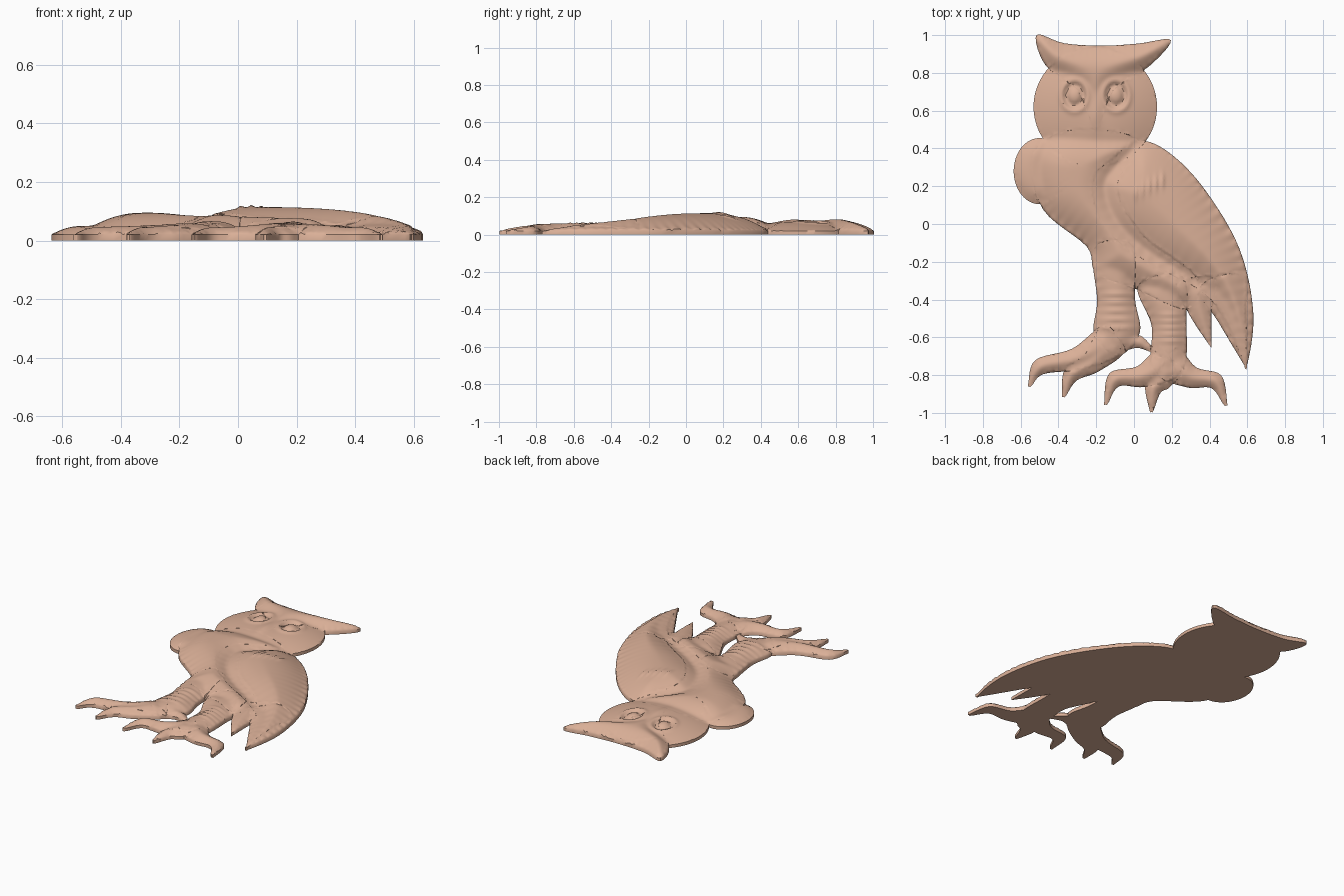
import bpy, math
from mathutils import Vector, kdtree
from mathutils.geometry import delaunay_2d_cdt

if "Cube" in bpy.data.objects:
    bpy.data.objects.remove(bpy.data.objects["Cube"])

EDGE, STEP = 0.02, 0.011
shapes = []          # every part: outline, search tree, swell distance, swell height


def make_tree(loop):
    tree = kdtree.KDTree(len(loop))
    for i, v in enumerate(loop):
        tree.insert((v[0], v[1], 0), i)
    tree.balance()
    return tree


def part(pts, reach, height, n=6):
    """Pillowed part with a smooth closed outline through the points."""
    loop, m = [], len(pts)
    for i in range(m):
        a, b, c, d = (Vector(pts[(i + k) % m]) for k in (-1, 0, 1, 2))
        for j in range(n):
            t = j / n
            loop.append(.5 * (2 * b + (c - a) * t + (2 * a - 5 * b + 4 * c - d) * t * t
                              + (3 * b - a - 3 * c + d) * t ** 3))
    shapes.append((loop, make_tree(loop), reach, height))


def ellipse(x, y, rx, ry, reach, height):
    angles = [math.tau * k / 16 for k in range(16)]
    part([(x + rx * math.cos(a), y + ry * math.sin(a)) for a in angles], reach, height)


def stroke(path, radii, reach, height):
    """Part of changing width along a path."""
    path = [Vector(p) for p in path]
    left, right = [], []
    for i, (p, r) in enumerate(zip(path, radii)):
        d = (path[min(i + 1, len(path) - 1)] - path[max(i - 1, 0)]).normalized()
        side = Vector((-d.y, d.x)) * r
        left.append(p + side)
        right.append(p - side)
    part(left + [path[-1] + d * radii[-1]] + right[::-1], reach, height)


def toe(ankle, knuckle, tip, w=1):
    a, k = Vector(ankle), Vector(knuckle)
    mid = a.lerp(k, .5) - Vector((0, .03 * w))
    stroke([a, mid, k, tip], [.085 * w, .058 * w, .043 * w, .011], .09, .04)


# Head, brow with ear tufts and beak, shoulder
ellipse(-.205, .62, .327, .315, .26, .05)
part([(-.516, 1), (-.37, .957), (-.17, .944), (.02, .955), (.195, .973), (.08, .835), (-.11, .71),
      (-.2, .5), (-.3, .71), (-.468, .84)], .13, .062)
ellipse(-.5, .28, .137, .175, .10, .03)
# Body and folded wing
part([(-.43, .47), (-.54, .33), (-.48, .075), (-.25, -.12), (-.2, -.26), (0, -.34), (.28, -.45),
      (.33, -.28), (.05, -.06), (-.09, .2), (.03, .43), (-.2, .5)], .21, .075)
part([(.035, .44), (-.1, .36), (-.22, .22), (-.15, -.02), (.07, -.2), (.4, -.39), (.56, -.68), (.595, -.757),
      (.632, -.476), (.558, -.13), (.373, .185), (.19, .375)], .28, .095)
# Tail feathers
stroke([(.33, -.3), (.35, -.46), (.405, -.64)], [.1, .062, .006], .1, .035)
stroke([(.46, -.3), (.52, -.5), (.592, -.75)], [.12, .075, .006], .1, .035)
# Legs
stroke([(-.11, -.12), (-.095, -.4), (-.09, -.58)], [.1, .1, .12], .1, .04)
stroke([(.14, -.3), (.185, -.53), (.18, -.74)], [.12, .092, .09], .1, .04)
# Toes
for knuckle, tip in (((-.5, -.757), (-.55, -.85)), ((-.335, -.8), (-.37, -.905))):
    toe((-.11, -.61), knuckle, tip)
toe((-.09, -.58), (.03, -.625), (.1, -.67), .75)
for knuckle, tip in (((-.105, -.825), (-.147, -.945)), ((.1, -.88), (.093, -.985)), ((.435, -.835), (.483, -.95))):
    toe((.18, -.73), knuckle, tip)


def inside(p, loop):
    hit, x, y = False, p[0], p[1]
    a = loop[-1]
    for b in loop:
        if (a.y > y) != (b.y > y) and x < a.x + (y - a.y) * (b.x - a.x) / (b.y - a.y):
            hit = not hit
        a = b
    return hit


def swell(p):
    """Height of the highest part over a point."""
    z = EDGE
    for loop, tree, reach, height in shapes:
        if inside(p, loop):
            t = min(tree.find((p[0], p[1], 0))[2] / reach, 1)
            z = max(z, EDGE + height * t * (2 - t))
    return z


def bump(p, x, y, rx, ry, h):
    return h * math.exp(-((p[0] - x) / rx) ** 2 - ((p[1] - y) / ry) ** 2)


def detail(p):
    """Small carved details."""
    z = bump(p, -.205, .58, .03, .08, .01)                                  # beak
    for i in range(5):
        z += bump(p, -.09, -.37 - .045 * i, .08, .011, .006)                # left shin scales
        z += bump(p, .2, -.48 - .035 * i, .07, .01, .006)                   # right shin scales
        z += bump(p, .01 + .035 * i, .165 + .016 * i, .01, .04, .009)       # wing tufts
    for ex in (-.315, -.095):                                               # eyes: rim, socket, ball
        r = math.hypot(p[0] - ex, (p[1] - .68) * .85)
        z += .007 * math.exp(-((r - .07) / .014) ** 2) - .012 * math.exp(-((r - .045) / .014) ** 2)
        z += .006 * math.exp(-(r / .025) ** 2)
    return z


# Join all outlines and a point grid into one flat mesh
flat, loops = [], []
for s in shapes:
    loops.append(list(range(len(flat), len(flat) + len(s[0]))))
    flat += s[0]
near = make_tree(flat)
for i in range(-60, 61):
    for j in range(-92, 93):
        p = Vector(((i + .5 * (j % 2)) * STEP, j * STEP))
        if near.find((p.x, p.y, 0))[2] > .006 and any(inside(p, s[0]) for s in shapes):
            flat.append(p)
co, _, tris, *_ = delaunay_2d_cdt(flat, [], loops, 1, 1e-4)
tris = [t for t in tris
        if any(inside(sum((co[k] for k in t), Vector((0, 0))) / len(t), s[0]) for s in shapes)]

# Find the rim and each point's neighbours
edges, links = set(), {}
for t in tris:
    for a, b in zip(t, list(t[1:]) + [t[0]]):
        edges.add((a, b))
        links.setdefault(a, set()).add(b)
        links.setdefault(b, set()).add(a)
rim = [(a, b) for a, b in edges if (b, a) not in edges]
rim_points = {k for e in rim for k in e}

# Raise the relief, soften the joins, carve the details
z = {k: EDGE if k in rim_points else swell(co[k]) for k in links}
for _ in range(3):
    z = {k: v if k in rim_points else .4 * v + .6 * sum(z[m] for m in links[k]) / len(links[k])
         for k, v in z.items()}
for k in z:
    if k not in rim_points:
        z[k] = max(.015, z[k] + detail(co[k]))

# Top surface, flat back and the upright rim
used = sorted(links)
index = {k: i for i, k in enumerate(used)}
n = len(used)
points = [(co[k].x, co[k].y, z[k]) for k in used] + [(co[k].x, co[k].y, 0) for k in used]
top = [[index[k] for k in t] for t in tris]
back = [[k + n for k in reversed(t)] for t in top]
wall = [[index[b], index[a], index[a] + n, index[b] + n] for a, b in rim]
mesh = bpy.data.meshes.new("owl_relief")
mesh.from_pydata(points, [], top + back + wall)
mesh.validate()

clay = bpy.data.materials.new("clay_tan")
clay.diffuse_color = (.70, .43, .31, 1)
clay.use_nodes = True
clay.node_tree.nodes["Principled BSDF"].inputs["Base Color"].default_value = clay.diffuse_color
mesh.materials.append(clay)
owl = bpy.data.objects.new("owl_relief", mesh)
bpy.context.collection.objects.link(owl)
bpy.context.view_layer.objects.active = owl
owl.select_set(True)
bpy.ops.object.shade_smooth_by_angle(angle=math.radians(40))
